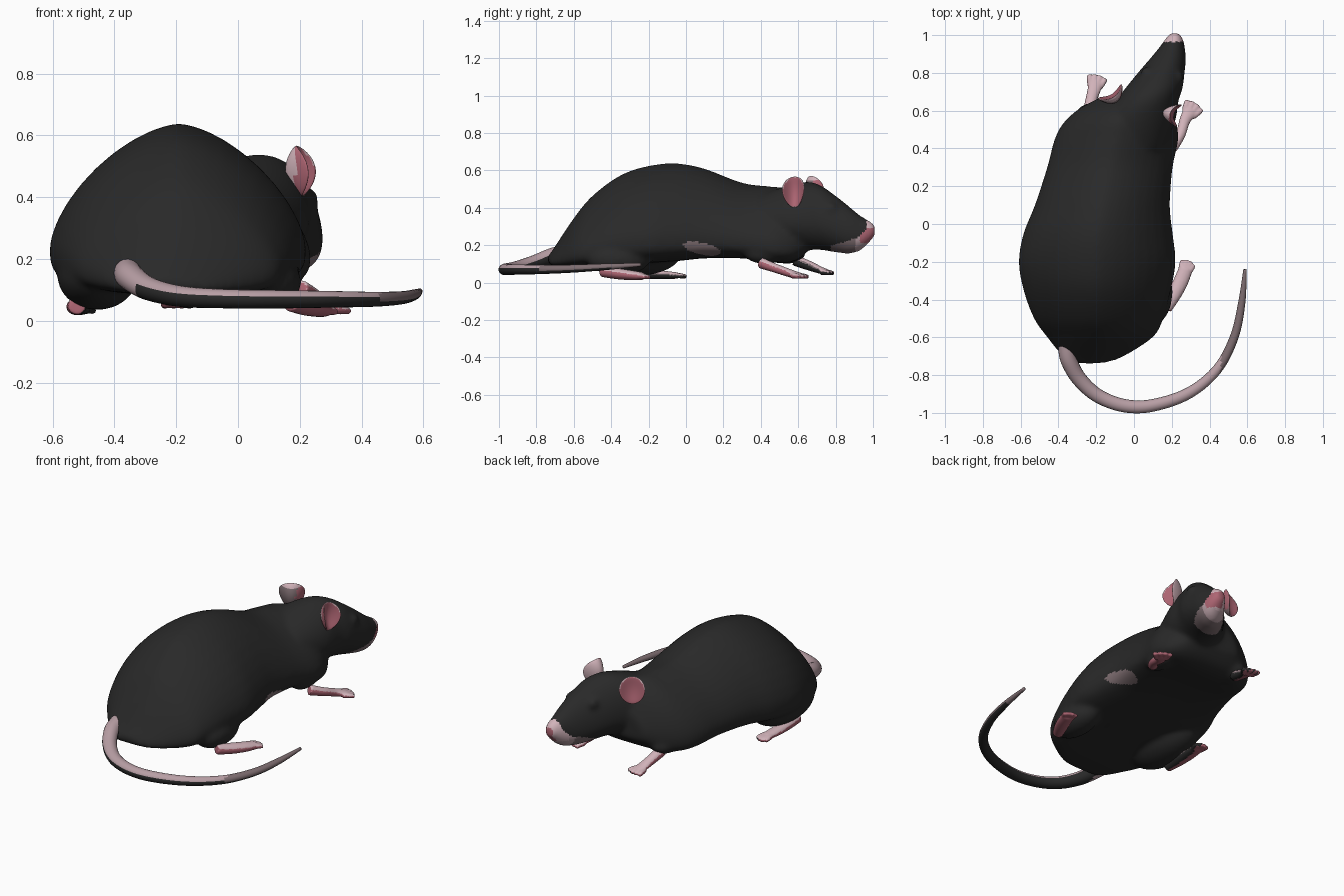
import bpy, bmesh, math
from mathutils import Vector, Matrix

if "Cube" in bpy.data.objects:
    bpy.data.objects.remove(bpy.data.objects["Cube"])

# ---------- colours ----------
COLOURS = [("black_fur", (0.022, 0.022, 0.022)), ("pale_pink", (0.64, 0.45, 0.49)),
           ("deep_pink", (0.42, 0.13, 0.17)), ("mauve", (0.48, 0.345, 0.375)),
           ("grey_mauve", (0.21, 0.155, 0.165))]
MATS = []
for name, c in COLOURS:
    m = bpy.data.materials.new(name)
    m.diffuse_color = (*c, 1)
    m.use_nodes = True
    m.node_tree.nodes["Principled BSDF"].inputs["Base Color"].default_value = m.diffuse_color
    MATS.append(m)
FUR, PALE, DEEP, MAUVE, GREY = range(5)


# ---------- helpers ----------
def smooth_rows(rows, steps):
    """Catmull-Rom interpolation of number rows."""
    P = [rows[0]] + list(rows) + [rows[-1]]
    out = []
    for i in range(1, len(P) - 2):
        for s in range(steps):
            t = s / steps
            out.append([0.5 * (2 * b + (c - a) * t + (2 * a - 5 * b + 4 * c - d) * t * t
                               + (3 * b - a - 3 * c + d) * t ** 3)
                        for a, b, c, d in zip(P[i - 1], P[i], P[i + 1], P[i + 2])])
    return out + [list(rows[-1])]


def skin(bm, rings):
    """Bridge rings of points and cap both ends."""
    vs = [[bm.verts.new(p) for p in r] for r in rings]
    n = len(vs[0])
    faces = []
    for a, b in zip(vs, vs[1:]):
        for i in range(n):
            faces.append(bm.faces.new((a[i], a[(i + 1) % n], b[(i + 1) % n], b[i])))
    faces += [bm.faces.new(vs[0]), bm.faces.new(vs[-1])]
    bmesh.ops.recalc_face_normals(bm, faces=faces)


def slices(bm, rows, mid, top_n, bot_n, n=40):
    """Loft along y from rows of (y, x left, x right, z bottom, z top)."""
    rings = []
    for y, xl, xr, zb, zt in smooth_rows(rows, 5):
        zm = zb + mid * (zt - zb)
        ring = []
        for i in range(n):
            a = 2 * math.pi * i / n
            c, s = math.cos(a), math.sin(a)
            e = 2 / (top_n if s > 0 else bot_n)
            ring.append(((xl + xr) / 2 + (xr - xl) / 2 * math.copysign(abs(c) ** e, c), y,
                         zm + (zt - zm if s > 0 else zm - zb) * math.copysign(abs(s) ** e, s)))
        rings.append(ring)
    skin(bm, rings)


def tube(bm, rows, steps=5, n=14):
    """Tube along rows of (x, y, z, half width, half height)."""
    R = smooth_rows(rows, steps)
    rings = []
    for i, r in enumerate(R):
        p = Vector(r[:3])
        t = (Vector(R[min(i + 1, len(R) - 1)][:3]) - Vector(R[max(i - 1, 0)][:3])).normalized()
        side = t.cross(Vector((0, 0, 1))).normalized()
        up = side.cross(t)
        rings.append([p + side * r[3] * math.cos(2 * math.pi * k / n)
                      + up * r[4] * math.sin(2 * math.pi * k / n) for k in range(n)])
    skin(bm, rings)


def ball(bm, centre, size):
    M = Matrix.Translation(centre) @ Matrix.Diagonal((*size, 1))
    bmesh.ops.create_uvsphere(bm, u_segments=24, v_segments=14, radius=1, matrix=M)


def finish(name, bm, rule, voxel=0, smooth=6):
    me = bpy.data.meshes.new(name)
    bm.to_mesh(me)
    bm.free()
    ob = bpy.data.objects.new(name, me)
    bpy.context.collection.objects.link(ob)
    if voxel:   # fuse the overlapping parts into one skin
        r = ob.modifiers.new("fuse", 'REMESH')
        r.mode, r.voxel_size = 'VOXEL', voxel
        s = ob.modifiers.new("soften", 'SMOOTH')
        s.factor, s.iterations = 0.5, smooth
        dg = bpy.context.evaluated_depsgraph_get()
        me = bpy.data.meshes.new_from_object(ob.evaluated_get(dg))
        ob.modifiers.clear()
        ob.data = me
    me.materials.clear()
    for m in MATS:
        me.materials.append(m)
    for p in me.polygons:
        p.use_smooth = True
        p.material_index = rule(p.center, p.normal)
    return ob


# ---------- body and head ----------
bm = bmesh.new()
slices(bm, [(-0.74, -0.30, -0.18, 0.11, 0.14), (-0.71, -0.37, -0.07, 0.09, 0.18),
            (-0.60, -0.46, 0.10, 0.085, 0.345), (-0.50, -0.53, 0.155, 0.09, 0.465),
            (-0.35, -0.585, 0.195, 0.10, 0.575), (-0.20, -0.61, 0.22, 0.105, 0.625),
            (-0.05, -0.585, 0.205, 0.115, 0.638), (0.10, -0.525, 0.19, 0.13, 0.61),
            (0.30, -0.46, 0.205, 0.13, 0.535), (0.45, -0.42, 0.235, 0.11, 0.515),
            (0.54, -0.37, 0.22, 0.105, 0.505), (0.61, -0.29, 0.18, 0.13, 0.46),
            (0.67, -0.18, 0.12, 0.19, 0.36)], 0.25, 1.58, 3.6)
slices(bm, [(0.40, -0.20, 0.16, 0.22, 0.47), (0.55, -0.17, 0.22, 0.18, 0.52),
            (0.65, -0.10, 0.235, 0.175, 0.54), (0.72, -0.045, 0.258, 0.175, 0.52),
            (0.80, 0.02, 0.268, 0.162, 0.465), (0.87, 0.08, 0.275, 0.155, 0.41),
            (0.93, 0.13, 0.27, 0.17, 0.36), (0.98, 0.165, 0.26, 0.215, 0.332),
            (1.01, 0.19, 0.24, 0.25, 0.31)], 0.42, 2.0, 2.0)
for c, s in [((0.232, 0.775, 0.395), (0.03, 0.036, 0.034)),   # eyes
             ((0.065, 0.80, 0.41), (0.03, 0.034, 0.034)),
             ((0.11, -0.36, 0.125), (0.095, 0.17, 0.085)),    # thighs
             ((-0.455, -0.28, 0.145), (0.13, 0.25, 0.11)),
             ((0.15, 0.42, 0.155), (0.065, 0.11, 0.055)),     # elbows
             ((-0.24, 0.54, 0.155), (0.08, 0.10, 0.055))]:
    ball(bm, c, s)


def fur_rule(c, n):
    if c.y > 0.93 and 0.215 < c.z < 0.245 + 1.3 * (c.y - 0.93) and n.z < 0.3:
        return DEEP if n.x > -0.35 else PALE
    if c.y > 0.965:
        return PALE
    if c.y > 0.77 and c.z < 0.195 + 0.3 * (c.y - 0.77):
        return GREY if c.y < 0.9 else MAUVE
    u, v = (c.y - 0.085) / 0.1, (c.z - 0.182 + 0.2 * (c.y - 0.085)) / 0.032
    if c.x > 0.1 and u * u + v * v < 1:   # pale patch on the flank
        return GREY
    return FUR


finish("body_and_head", bm, fur_rule, 0.012, 14)


# ---------- ears ----------
def ear(name, centre, normal, wide, tall, curl, back):
    """Disc curled forward into a cup; back(offset, normal) picks the outer colour."""
    bm = bmesh.new()
    bmesh.ops.create_uvsphere(bm, u_segments=28, v_segments=20, radius=1)
    n = Vector(normal).normalized()
    side = Vector((0, 0, 1)).cross(n).normalized()
    up = n.cross(side)
    c0 = Vector(centre)
    for v in bm.verts:
        x, y, z = v.co
        cup = curl * (y * y + 0.4 * z * z - 0.5)
        v.co = c0 + n * (0.018 * x + cup) + side * wide * y * (1 + 0.15 * z) + up * tall * z

    def rule(c, nn):
        d = c - c0
        r = math.hypot(d.dot(side) / wide, d.dot(up) / tall)
        if nn.dot(n) > 0:
            return DEEP if r < 0.95 else PALE
        return back(d, nn)
    finish(name, bm, rule)


ear("right_ear", (0.205, 0.58, 0.485), (0.95, -0.2, 0.1), 0.06, 0.083, 0.07,
    lambda d, n: DEEP if n.y < 0 and d.x > -0.02 else PALE)
ear("left_ear", (-0.115, 0.68, 0.492), (-0.5, 0.85, 0.12), 0.072, 0.08, 0.05,
    lambda d, n: PALE if d.z > 0.055 else (DEEP if n.x > 0.85 else GREY))


# ---------- paws ----------
def paw(name, rows, spread, toe, inner_dark=False):
    """Limb ending in a flat paw with four toes."""
    bm = bmesh.new()
    tube(bm, rows)
    end = Vector(rows[-1][:3])
    d = end - Vector(rows[-2][:3])
    d.z = 0
    d.normalize()
    for k in range(4):
        f = (k - 1.5) / 1.5
        side = Vector((d.y, -d.x, 0))
        a = end + side * f * spread * 0.55 - d * 0.03
        b = end + side * f * spread + d * toe * (1 - 0.25 * f * f)
        tube(bm, [(*a, 0.015, 0.015), (*((a + b) / 2), 0.017, 0.015),
                  (b.x, b.y, max(b.z - 0.006, 0.014), 0.013, 0.011)], 3, 10)

    def rule(c, n):
        if inner_dark and n.x > 0.2 and n.z < 0.5:
            return GREY if n.z > 0.2 else FUR
        return PALE if n.z > 0.4 else DEEP
    finish(name, bm, rule, 0.006, 5)


paw("right_hind_paw", [(0.17, -0.45, 0.06, 0.03, 0.03), (0.215, -0.37, 0.048, 0.038, 0.03),
                       (0.25, -0.30, 0.04, 0.04, 0.027), (0.275, -0.235, 0.034, 0.038, 0.022)], 0.032, 0.045)
paw("left_hind_paw", [(-0.52, -0.33, 0.05, 0.03, 0.03), (-0.52, -0.24, 0.046, 0.036, 0.028),
                      (-0.515, -0.14, 0.042, 0.038, 0.024), (-0.505, -0.05, 0.038, 0.034, 0.018)],
    0.032, 0.055, True)
paw("right_front_paw", [(0.20, 0.40, 0.105, 0.03, 0.03), (0.245, 0.47, 0.08, 0.027, 0.025),
                        (0.27, 0.55, 0.052, 0.03, 0.022), (0.305, 0.605, 0.036, 0.042, 0.017)], 0.046, 0.042)
paw("left_front_paw", [(-0.24, 0.58, 0.12, 0.035, 0.03), (-0.225, 0.66, 0.09, 0.032, 0.026),
                       (-0.21, 0.715, 0.068, 0.036, 0.02), (-0.20, 0.755, 0.055, 0.042, 0.016)],
    0.045, 0.035, True)

# ---------- tail ----------
bm = bmesh.new()
tube(bm, [(-0.355, -0.64, 0.155, 0.048, 0.048), (-0.345, -0.72, 0.14, 0.044, 0.044),
          (-0.29, -0.82, 0.105, 0.04, 0.038), (-0.19, -0.91, 0.08, 0.037, 0.034),
          (-0.05, -0.962, 0.072, 0.035, 0.031), (0.10, -0.96, 0.07, 0.033, 0.03),
          (0.29, -0.895, 0.07, 0.03, 0.027), (0.44, -0.77, 0.07, 0.026, 0.024),
          (0.53, -0.60, 0.075, 0.023, 0.021), (0.57, -0.42, 0.085, 0.019, 0.017),
          (0.588, -0.24, 0.096, 0.009, 0.009)], 8, 20)


def tail_rule(c, n):
    if c.x > 0.46:
        return GREY if n.z > -0.2 or c.y > -0.4 else FUR
    return MAUVE if n.z > 0.28 or (c.x < -0.33 and n.x < 0.5) else FUR


finish("tail", bm, tail_rule)
